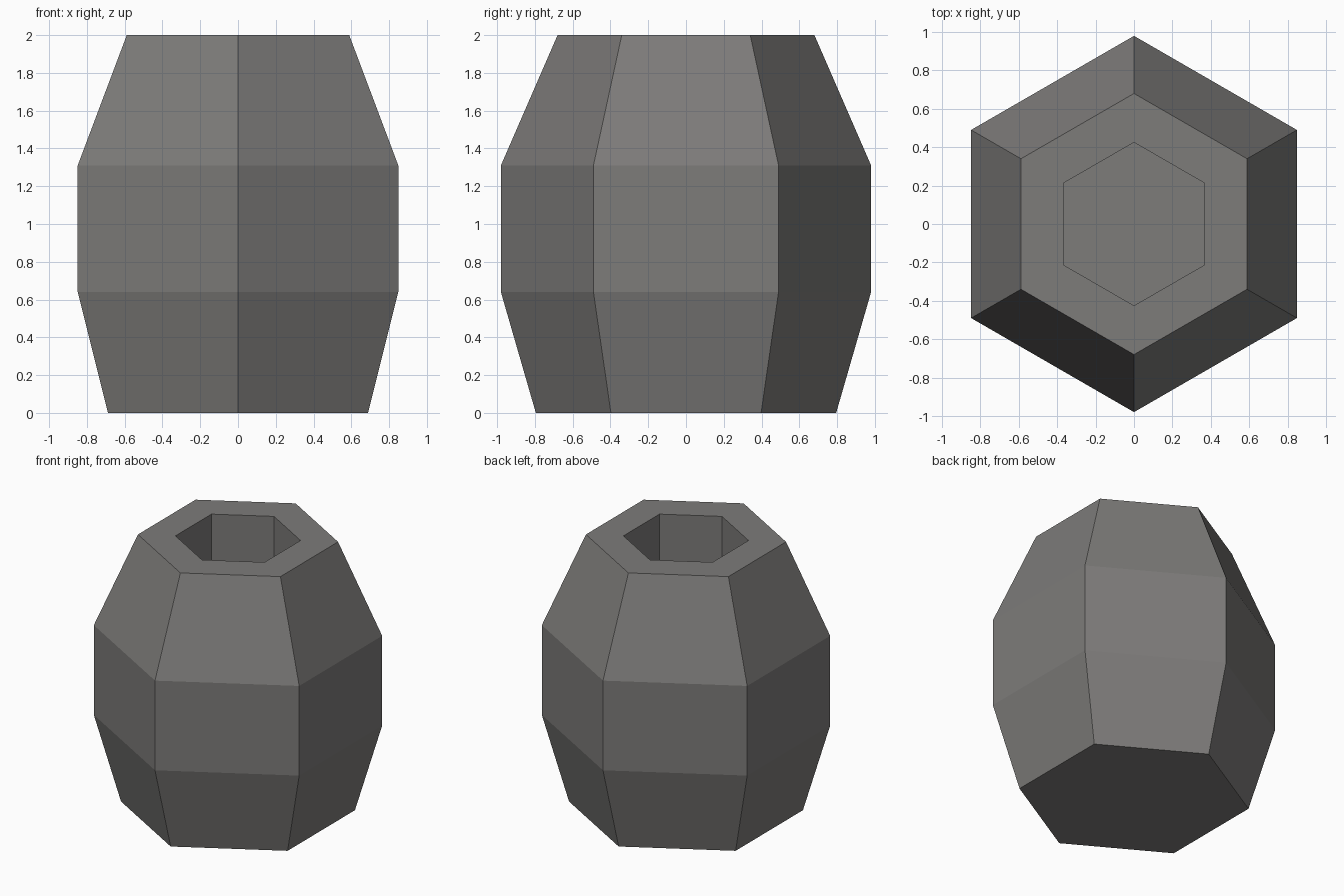
import bpy, bmesh, math

if "Cube" in bpy.data.objects:
    bpy.data.objects.remove(bpy.data.objects["Cube"])

SIDES = 6
# outer wall from base to rim, then rim and hollow: (radius, height)
PROFILE = [(0.795, 0.0), (0.98, 0.64), (0.98, 1.31), (0.68, 2.0),
           (0.425, 2.0), (0.425, 1.0)]

stone = bpy.data.materials.new("grey_stone")
stone.diffuse_color = (0.205, 0.2, 0.194, 1)
stone.use_nodes = True
stone.node_tree.nodes["Principled BSDF"].inputs["Base Color"].default_value = stone.diffuse_color


def ring(bm, radius, z):
    return [bm.verts.new((radius * math.cos(math.pi / 2 + math.tau * i / SIDES),
                          radius * math.sin(math.pi / 2 + math.tau * i / SIDES), z))
            for i in range(SIDES)]


# Six-sided barrel with a blind hexagonal hollow in the top
bm = bmesh.new()
rings = [ring(bm, r, z) for r, z in PROFILE]
for low, high in zip(rings, rings[1:]):
    for i in range(SIDES):
        j = (i + 1) % SIDES
        bm.faces.new((low[i], low[j], high[j], high[i]))
bm.faces.new(rings[0][::-1])   # base
bm.faces.new(rings[-1])        # hollow floor
bmesh.ops.recalc_face_normals(bm, faces=bm.faces)

mesh = bpy.data.meshes.new("hollow_barrel")
bm.to_mesh(mesh)
bm.free()
mesh.materials.append(stone)
bpy.context.collection.objects.link(bpy.data.objects.new("hollow_barrel", mesh))
